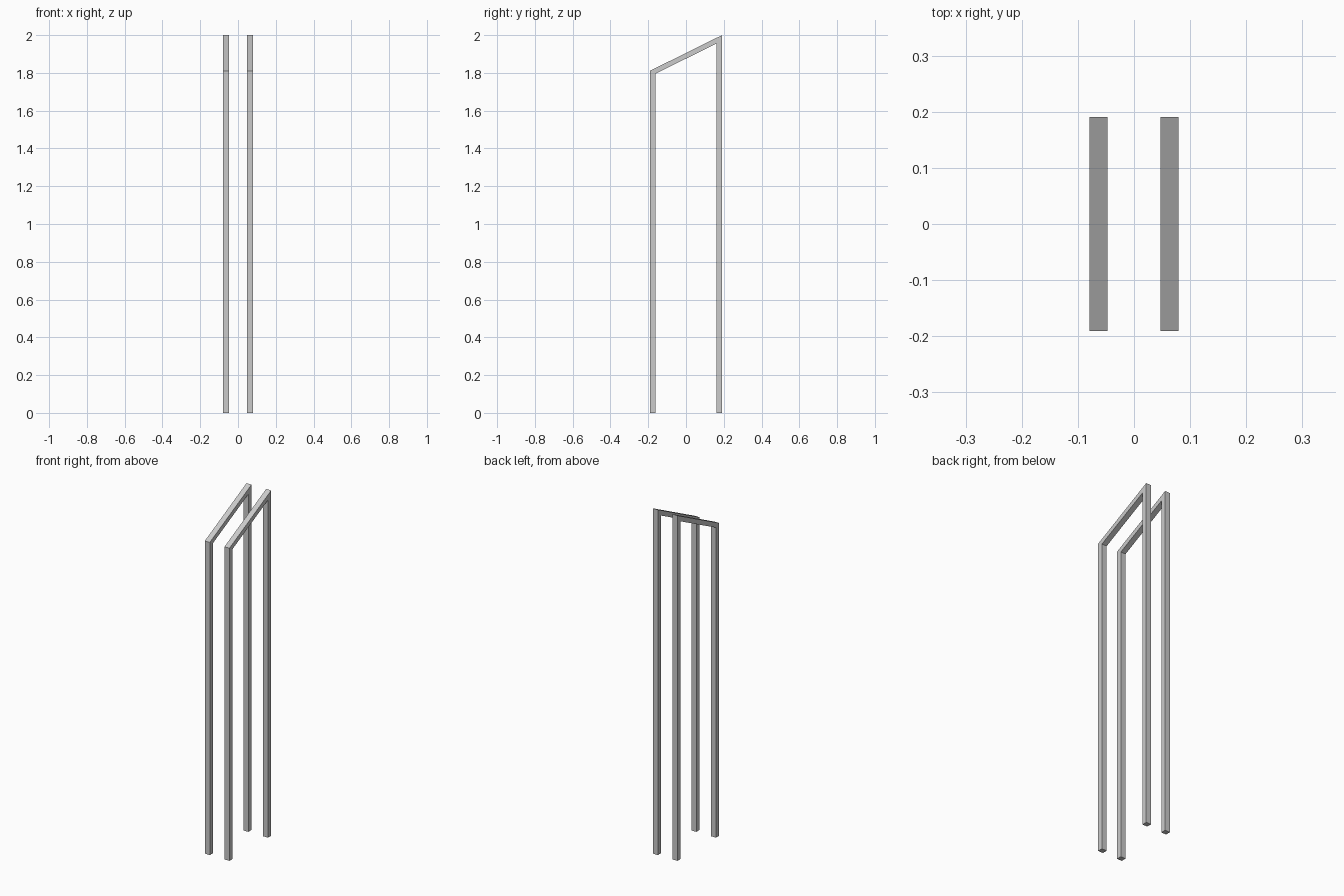
import bpy
import bmesh

if "Cube" in bpy.data.objects:
    bpy.data.objects.remove(bpy.data.objects["Cube"])

# Bent square-bar outline in the y-z plane: outer edge, then inner edge
Y_OUT, Y_IN = 0.191, 0.161
PROFILE = [(-Y_OUT, 0), (-Y_OUT, 1.811), (Y_OUT, 2.0), (Y_OUT, 0),
           (Y_IN, 0), (Y_IN, 1.955), (-Y_IN, 1.796), (-Y_IN, 0)]
X_IN, X_OUT = 0.047, 0.079


def bar_frame(name, x0, x1):
    """Two legs joined by a sloping top bar, swept from x0 to x1."""
    bm = bmesh.new()
    a = [bm.verts.new((x0, y, z)) for y, z in PROFILE]
    b = [bm.verts.new((x1, y, z)) for y, z in PROFILE]
    n = len(PROFILE)
    for i in range(n):
        j = (i + 1) % n
        if i != 3 and i != 7:          # outer and inner walls
            bm.faces.new((a[i], a[j], b[j], b[i]))
    for i in (3, 7):                   # feet
        j = (i + 1) % n
        bm.faces.new((a[i], a[j], b[j], b[i]))
    for i in range(3):                 # mitred side faces: leg, top bar, leg
        for ring in (a, b):
            bm.faces.new((ring[i], ring[i + 1], ring[6 - i], ring[7 - i]))
    bmesh.ops.recalc_face_normals(bm, faces=bm.faces)
    mesh = bpy.data.meshes.new(name)
    bm.to_mesh(mesh)
    bm.free()
    obj = bpy.data.objects.new(name, mesh)
    bpy.context.collection.objects.link(obj)
    return obj


# Matching left and right frames
bar_frame("right_frame", X_IN, X_OUT)
bar_frame("left_frame", -X_OUT, -X_IN)
